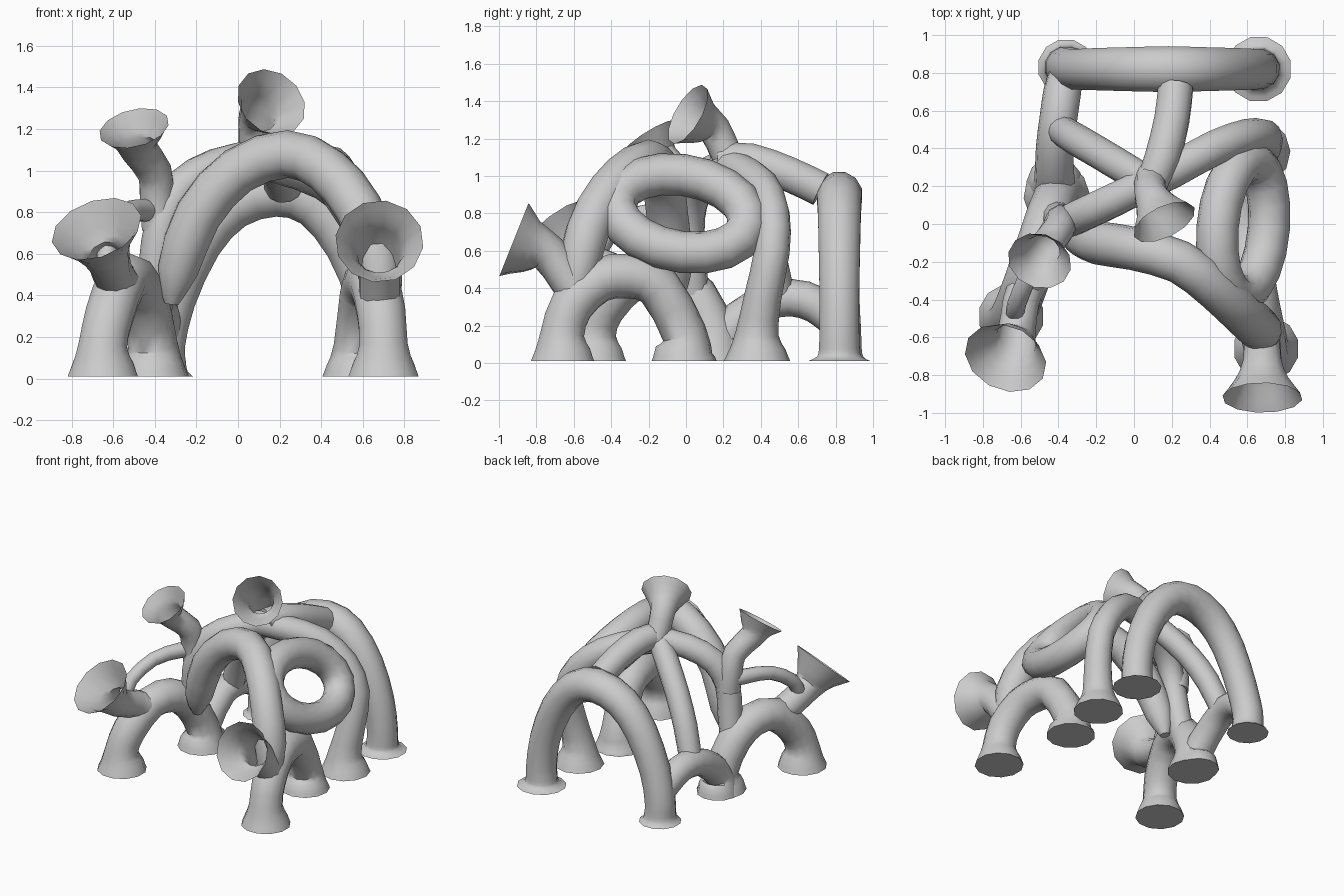
import bpy, bmesh, math
from mathutils import Vector, Matrix

if "Cube" in bpy.data.objects:
    bpy.data.objects.remove(bpy.data.objects["Cube"])

SIDES = 12


def spline(p, i, t):
    # Catmull-Rom point on (x, y, z, radius) controls
    a, b, c, d = p[max(i - 1, 0)], p[i], p[i + 1], p[min(i + 2, len(p) - 1)]
    return 0.5 * (2 * b + (c - a) * t + (2 * a - 5 * b + 4 * c - d) * t * t
                  + (3 * b - a - 3 * c + d) * t ** 3)


def tube(name, pts, steps=2, cap_start=True, cap_end=True):
    """Sweep a round section along (x, y, z, radius) points."""
    ctrl = [Vector(p) for p in pts]
    path = [spline(ctrl, i, s / steps) for i in range(len(ctrl) - 1) for s in range(steps)]
    path.append(ctrl[-1])
    pos = [p.to_3d() for p in path]
    bm = bmesh.new()
    rings, side, prev = [], None, None
    for i, p in enumerate(pos):
        tan = (pos[min(i + 1, len(pos) - 1)] - pos[max(i - 1, 0)]).normalized()
        if side is None:
            side = tan.orthogonal().normalized()
        else:
            side = prev.rotation_difference(tan) @ side
        prev = tan
        up = tan.cross(side)
        rings.append([bm.verts.new(p + path[i].w * (math.cos(a) * side + math.sin(a) * up))
                      for a in (2 * math.pi * k / SIDES for k in range(SIDES))])
    for r, s in zip(rings, rings[1:]):
        for k in range(SIDES):
            n = (k + 1) % SIDES
            bm.faces.new((r[k], r[n], s[n], s[k]))
    if cap_start:
        bm.faces.new(rings[0][::-1])
    if cap_end:
        bm.faces.new(rings[-1])
    return finish(name, bm)


def finish(name, bm):
    me = bpy.data.meshes.new(name)
    bm.to_mesh(me)
    bm.free()
    ob = bpy.data.objects.new(name, me)
    bpy.context.collection.objects.link(ob)
    bpy.ops.object.select_all(action='DESELECT')
    ob.select_set(True)
    bpy.context.view_layer.objects.active = ob
    bpy.ops.object.shade_smooth_by_angle(angle=math.radians(45))
    return ob


def foot(x, y, body=0.12, rim=0.175, top=0.16):
    """Flared foot, listed from the ground up."""
    return [(x, y, 0.01, rim), (x, y, 0.07, (body + rim) / 2 + 0.005), (x, y, top, body)]


def thin_foot(x, y, rim):
    """Foot with a thin rim on the ground, listed from the ground up."""
    return [(x, y, 0.01, rim), (x, y, 0.035, 0.122), (x, y, 0.08, 0.113), (x, y, 0.17, 0.11)]


def horn(name, path, mouth, normal, radius, neck, length=0.2):
    """Tube ending in an open flared bell."""
    m, n = Vector(mouth), Vector(normal).normalized()
    bell = [(*(m - n * length * d), r)
            for d, r in ((1, neck * 1.05), (0.5, neck + (radius - neck) * 0.4), (0, radius))]
    return tube(name, [(*p, neck) for p in path] + bell, cap_end=False)


# Back arch with two thin-rimmed feet
tube("back_arch", thin_foot(-0.36, 0.83, 0.15) + [
     (-0.31, 0.82, 0.38, 0.11), (-0.19, 0.82, 0.65, 0.115), (-0.03, 0.82, 0.83, 0.12),
     (0.18, 0.82, 0.9, 0.125), (0.37, 0.82, 0.84, 0.12), (0.53, 0.82, 0.64, 0.115),
     (0.63, 0.82, 0.38, 0.11)] + thin_foot(0.66, 0.82, 0.175)[::-1])

# Front arch, its ends buried in the two side arches
B = 0.115
tube("front_arch", [(-0.32, -0.04, 0.36, 0.035), (-0.29, -0.06, 0.52, 0.1), (-0.19, -0.1, 0.79, B),
     (0.0, -0.13, 1.0, B), (0.24, -0.2, 1.08, B), (0.43, -0.34, 1.0, B),
     (0.58, -0.48, 0.82, B), (0.67, -0.56, 0.58, B), (0.69, -0.6, 0.33, 0.07)])

# Side arches
tube("right_side_arch", foot(0.7, -0.66) + [(0.69, -0.61, 0.31, 0.12), (0.66, -0.47, 0.44, 0.12),
     (0.63, -0.31, 0.465, 0.12), (0.61, -0.15, 0.41, 0.12)] + foot(0.58, -0.01)[::-1])
tube("left_side_arch", foot(-0.65, -0.49) + [(-0.62, -0.44, 0.3, 0.12), (-0.56, -0.28, 0.46, 0.12),
     (-0.5, -0.1, 0.47, 0.12), (-0.45, 0.05, 0.36, 0.12)] + foot(-0.41, 0.15)[::-1])
tube("small_back_arch", [(-0.36, 0.8, 0.22, 0.09), (-0.38, 0.7, 0.31, 0.1), (-0.4, 0.56, 0.35, 0.1),
     (-0.42, 0.4, 0.31, 0.1)] + foot(-0.42, 0.21, 0.11, 0.15)[::-1])

# Tubes meeting at the top hub
R = 0.095
tube("hub_right_leg", [(0.04, 0.2, 1.06, 0.09), (0.2, 0.28, 1.03, R), (0.42, 0.4, 0.95, R),
     (0.59, 0.46, 0.8, R), (0.69, 0.46, 0.6, R), (0.68, 0.41, 0.35, 0.1)]
     + foot(0.65, 0.38, 0.115, 0.178)[::-1])
tube("hub_left_leg", [(0.1, 0.23, 1.07, 0.085), (-0.1, 0.13, 1.02, 0.09), (-0.27, 0.05, 0.92, 0.09),
     (-0.36, 0.01, 0.75, 0.088), (-0.39, 0.02, 0.55, 0.088), (-0.42, 0.04, 0.36, 0.085)])
tube("hub_back_leg", [(0.08, 0.22, 1.07, 0.08), (-0.04, 0.29, 0.95, 0.085), (-0.19, 0.38, 0.78, 0.085),
     (-0.31, 0.45, 0.58, 0.085), (-0.39, 0.5, 0.36, 0.08)])

# Horns, plus the back tube that reaches the top one
tube("hub_rear_tube", [(0.22, 0.72, 0.93, 0.095), (0.2, 0.55, 1.01, 0.095), (0.15, 0.35, 1.08, 0.095),
     (0.09, 0.2, 1.09, 0.085)])
horn("top_horn", [(0.09, 0.25, 1.06), (0.085, 0.21, 1.13)],
     (0.16, 0.01, 1.33), (0.38, -0.78, 0.45), 0.178, 0.085, 0.18)
horn("right_horn", [(0.68, -0.57, 0.36), (0.68, -0.63, 0.44)],
     (0.68, -0.92, 0.66), (0, -0.4, 0.16), 0.213, 0.1)
horn("left_horn", [(-0.57, -0.34, 0.46), (-0.6, -0.42, 0.5)],
     (-0.68, -0.71, 0.72), (-0.28, -0.6, 0.75), 0.225, 0.1)
horn("small_horn", [(-0.38, 0.02, 0.72), (-0.39, 0.01, 0.86), (-0.4, -0.03, 0.99)],
     (-0.5, -0.195, 1.205), (-0.2, -0.5, 0.8), 0.172, 0.085, 0.13)

# Thin handle from the left horn to the hub's left leg
H = 0.05
tube("handle", [(-0.63, -0.48, 0.56, H), (-0.62, -0.42, 0.68, H), (-0.55, -0.25, 0.79, H),
     (-0.46, -0.06, 0.81, 0.055), (-0.4, 0.02, 0.79, 0.06), (-0.38, 0.03, 0.66, 0.06)])

# Oval ring leaning inwards on the right
bm = bmesh.new()
axis_a, axis_b = Vector((0, 1, 0)), Vector((-0.55, 0, 0.835))
normal = axis_a.cross(axis_b)
turn = Matrix.Rotation(math.radians(-15), 2)
N = 18
rings = []
for i in range(N):
    a = 2 * math.pi * i / N
    e = turn @ Vector((0.36 * math.cos(a), 0.243 * math.sin(a)))
    c = Vector((0.578, -0.02, 0.8)) + axis_a * e.x + axis_b * e.y
    out = turn @ Vector((math.cos(a) * 0.243, math.sin(a) * 0.36)).normalized()
    out = axis_a * out.x + axis_b * out.y
    rings.append([bm.verts.new(c + 0.112 * (math.cos(t) * out + math.sin(t) * normal))
                  for t in (2 * math.pi * k / SIDES for k in range(SIDES))])
for i in range(N):
    r, s = rings[i], rings[(i + 1) % N]
    for k in range(SIDES):
        n = (k + 1) % SIDES
        bm.faces.new((r[k], s[k], s[n], r[n]))
bmesh.ops.recalc_face_normals(bm, faces=bm.faces)
finish("ring", bm)
